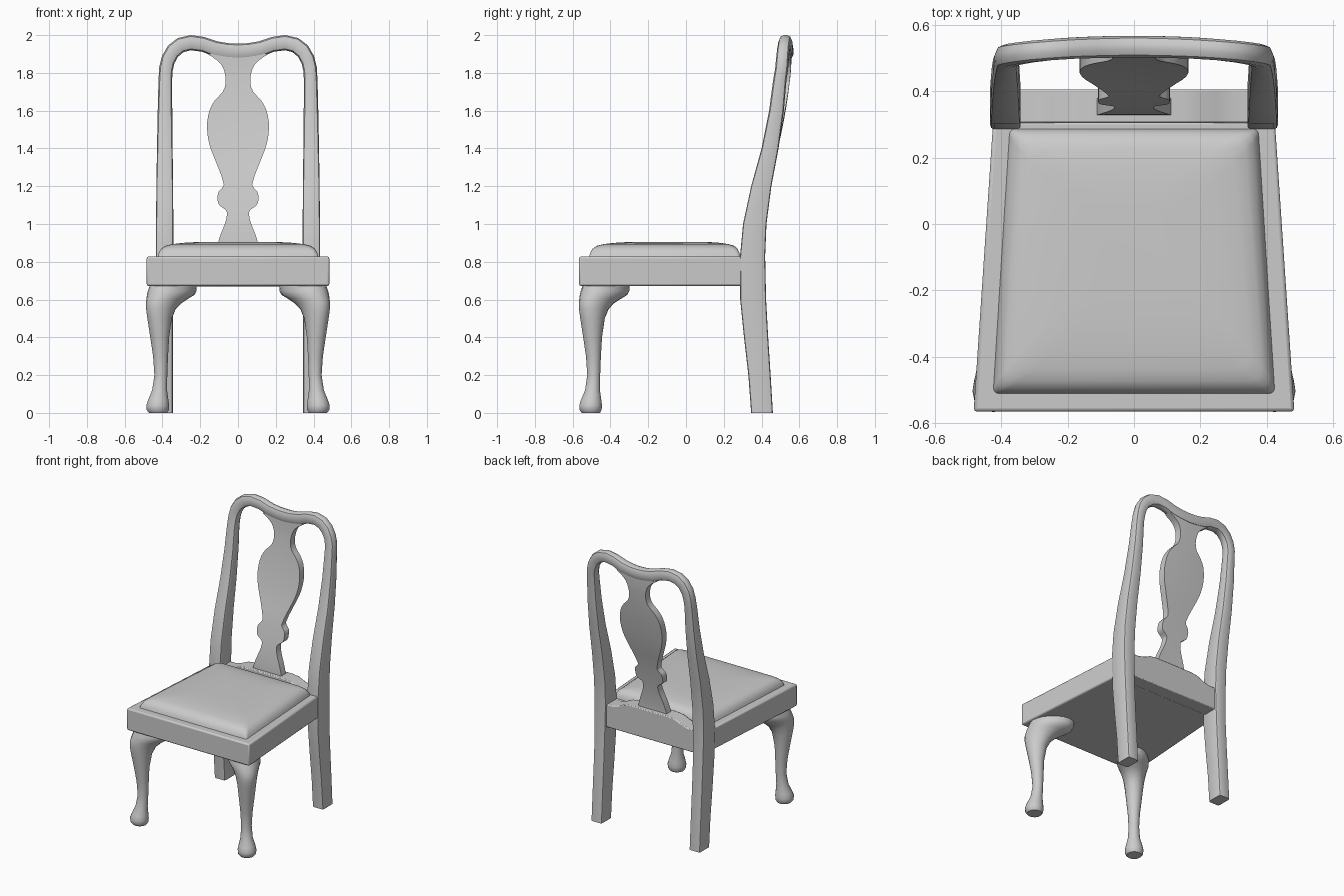
import bpy, bmesh, math

if "Cube" in bpy.data.objects:
    bpy.data.objects.remove(bpy.data.objects["Cube"])

grey = bpy.data.materials.new("plain grey")
grey.diffuse_color = (0.6, 0.6, 0.6, 1)
grey.use_nodes = True
grey.node_tree.nodes["Principled BSDF"].inputs["Base Color"].default_value = grey.diffuse_color


def finish(name, bm, angle=35, bevel=0, mirror=False):
    bmesh.ops.recalc_face_normals(bm, faces=bm.faces)
    me = bpy.data.meshes.new(name)
    bm.to_mesh(me)
    bm.free()
    ob = bpy.data.objects.new(name, me)
    bpy.context.collection.objects.link(ob)
    me.materials.append(grey)
    if bevel:
        m = ob.modifiers.new("soft edges", 'BEVEL')
        m.width, m.segments, m.limit_method = bevel, 2, 'ANGLE'
    if mirror:
        ob.modifiers.new("other side", 'MIRROR')
    bpy.ops.object.select_all(action='DESELECT')
    ob.select_set(True)
    bpy.context.view_layer.objects.active = ob
    bpy.ops.object.shade_smooth_by_angle(angle=math.radians(angle))
    return ob


def loft(rings):
    """Skin a list of equal-length point rings and cap both ends."""
    bm = bmesh.new()
    vs = [[bm.verts.new(p) for p in r] for r in rings]
    n = len(vs[0])
    for a, b in zip(vs, vs[1:]):
        for i in range(n):
            j = (i + 1) % n
            bm.faces.new((a[i], a[j], b[j], b[i]))
    bm.faces.new(vs[0][::-1])
    bm.faces.new(vs[-1])
    return bm


def smooth_lookup(table, z):
    """Catmull-style interpolation of rows (z, a, b)."""
    if z <= table[0][0]:
        return table[0][1:]
    for k in range(len(table) - 1):
        p, q = table[k], table[k + 1]
        if z <= q[0]:
            t = (z - p[0]) / (q[0] - p[0])
            o, r = table[max(k - 1, 0)], table[min(k + 2, len(table) - 1)]
            out = []
            for c in (1, 2):
                m0 = (q[c] - o[c]) / (q[0] - o[0]) * (q[0] - p[0])
                m1 = (r[c] - p[c]) / (r[0] - p[0]) * (q[0] - p[0])
                out.append((2*t**3 - 3*t*t + 1)*p[c] + (t**3 - 2*t*t + t)*m0
                           + (3*t*t - 2*t**3)*q[c] + (t**3 - t*t)*m1)
            return out
    return table[-1][1:]


# front and rear face of the raked back, by height
RAKE = [(0, .345, .46), (.2, .33, .448), (.4, .307, .435), (.6, .287, .424),
        (.83, .286, .419), (1, .302, .426), (1.2, .345, .452), (1.4, .4, .49),
        (1.6, .44, .518), (1.8, .465, .534), (2, .477, .54)]


def bow(x, z):
    return .03 * (1 - min(1, abs(x) / .42) ** 2) * min(1, max(0, (z - .9) / .9))


# back frame: both posts and the crest as one sweep (outer x,z / inner x,z)
post = [(.43, z, .345, z) for z in (0, .2, .4, .6)]
post += [(.434, .83, .342, .83), (.434, 1, .342, 1), (.432, 1.2, .344, 1.2),
         (.429, 1.4, .346, 1.4), (.425, 1.6, .348, 1.6), (.421, 1.76, .349, 1.76),
         (.417, 1.83, .346, 1.81), (.402, 1.89, .337, 1.85), (.37, 1.945, .318, 1.885),
         (.32, 1.984, .288, 1.91), (.25, 2, .25, 1.92), (.18, 1.99, .19, 1.912),
         (.11, 1.967, .13, 1.888), (.05, 1.957, .06, 1.877), (0, 1.955, 0, 1.872)]
path = post + [(-a, b, -c, d) for a, b, c, d in post[-2::-1]]
rings = []
for xo, zo, xi, zi in path:
    yf, yb = smooth_lookup(RAKE, (zo + zi) / 2)
    w = math.hypot(xo - xi, zo - zi)
    d = yb - yf
    r = .012 + .012 * min(1, max(0, (zo - 1.2) / .6))
    off = bow((xo + xi) / 2, zo) if zo > 1.76 else 0
    ring = []
    for cu, cv, a0 in ((w - r, d - r, 0), (r, d - r, 90), (r, r, 180), (w - r, r, 270)):
        for k in range(3):
            a = math.radians(a0 + 45 * k)
            u, v = (cu + r * math.cos(a)) / w, cv + r * math.sin(a)
            ring.append((xi + (xo - xi) * u, yf + v + off, zi + (zo - zi) * u))
    rings.append(ring)
finish("back_frame", loft(rings), 40)

# vase-shaped splat: half width by height, following the rake
SPLAT = [(.85, .118, 0), (.9, .106, 0), (.95, .09, 0), (1, .07, 0), (1.05, .058, 0),
         (1.075, .065, 0), (1.1, .1, 0), (1.135, .108, 0), (1.17, .103, 0),
         (1.19, .085, 0), (1.21, .075, 0), (1.3, .105, 0), (1.4, .145, 0),
         (1.47, .161, 0), (1.54, .163, 0), (1.61, .148, 0), (1.66, .118, 0),
         (1.7, .08, 0), (1.75, .065, 0), (1.8, .07, 0), (1.84, .086, 0),
         (1.87, .115, 0), (1.9, .16, 0)]
rings = []
for i in range(len(SPLAT) * 2 - 1):
    k = i // 2
    z = SPLAT[k][0] if i % 2 == 0 else (SPLAT[k][0] + SPLAT[k + 1][0]) / 2
    w = smooth_lookup(SPLAT, z)[0]
    yf, yb = smooth_lookup(RAKE, z)
    y = (yf + yb) / 2
    xs = [w * (j / 3 - 1) for j in range(7)]
    rings.append([(x, y - .025 + bow(x, z), z) for x in xs]
                 + [(x, y + .025 + bow(x, z), z) for x in xs[::-1]])
finish("back_splat", loft(rings), 40)

# rear rail with a raised shoe under the splat
top = [(-.36, .83), (-.3, .832), (-.25, .845), (-.2, .868), (-.15, .875)]
outline = [(-.36, .67)] + top + [(-x, z) for x, z in top[::-1]] + [(.36, .67)]
finish("rear_rail", loft([[(x, y, z) for x, z in outline] for y in (.305, .406)]), 35, .006)


def trapezoid(xf, yf, xb, yb, z):
    return [(-xf, yf, z), (xf, yf, z), (xb, yb, z), (-xb, yb, z)]


# seat frame
finish("seat_frame", loft([trapezoid(.484, -.566, .425, .31, z) for z in (.672, .828)]),
       35, .01)

# padded seat: stacked rounded outlines closing towards the crown
rings = []
for z, inset, r in ((.82, 0, .015), (.845, .006, .02), (.868, .018, .03), (.884, .04, .04),
                    (.893, .075, .05), (.9, .13, .06), (.904, .2, .06), (.906, .29, .04)):
    q = trapezoid(.426 - inset, -.514 + inset, .378 - inset, .288 - inset * .8, z)
    ring = []
    for k, (x, y, _) in enumerate(q):
        sx, sy = (1 if x > 0 else -1), (1 if k > 1 else -1)
        a0 = (180, 270, 0, 90)[k]
        for s in range(4):
            a = math.radians(a0 + 30 * s)
            ring.append((x - sx * r + r * math.cos(a), y - sy * r + r * math.sin(a), z))
    rings.append(ring)
finish("seat_cushion", loft(rings), 50)

# cabriole front legs: outer and inner reach by height, leaning on the diagonal
LEG = [(0, .472, .375), (.015, .484, .366), (.04, .486, .364), (.07, .476, .368),
       (.12, .455, .375), (.2, .443, .374), (.3, .45, .37), (.4, .465, .364),
       (.5, .48, .35), (.55, .486, .33), (.58, .486, .302), (.605, .483, .265),
       (.625, .48, .232), (.645, .475, .222), (.675, .465, .22)]
rings = []
for z, o, i in LEG:
    c, h = (o + i) / 2, (o - i) / 2
    f = .18 * min(1, max(0, (z - .45) / .15))      # stretch the knee diagonally
    ring = []
    for k in range(20):
        a = 2 * math.pi * k / 20
        u, v = h * (1 + f) * math.cos(a), h * (1 - f) * math.sin(a)
        ring.append((c + (u - v) * .7071, -(c + .08) - (u + v) * .7071, z))
    rings.append(ring)
finish("front_leg", loft(rings), 50, mirror=True)
